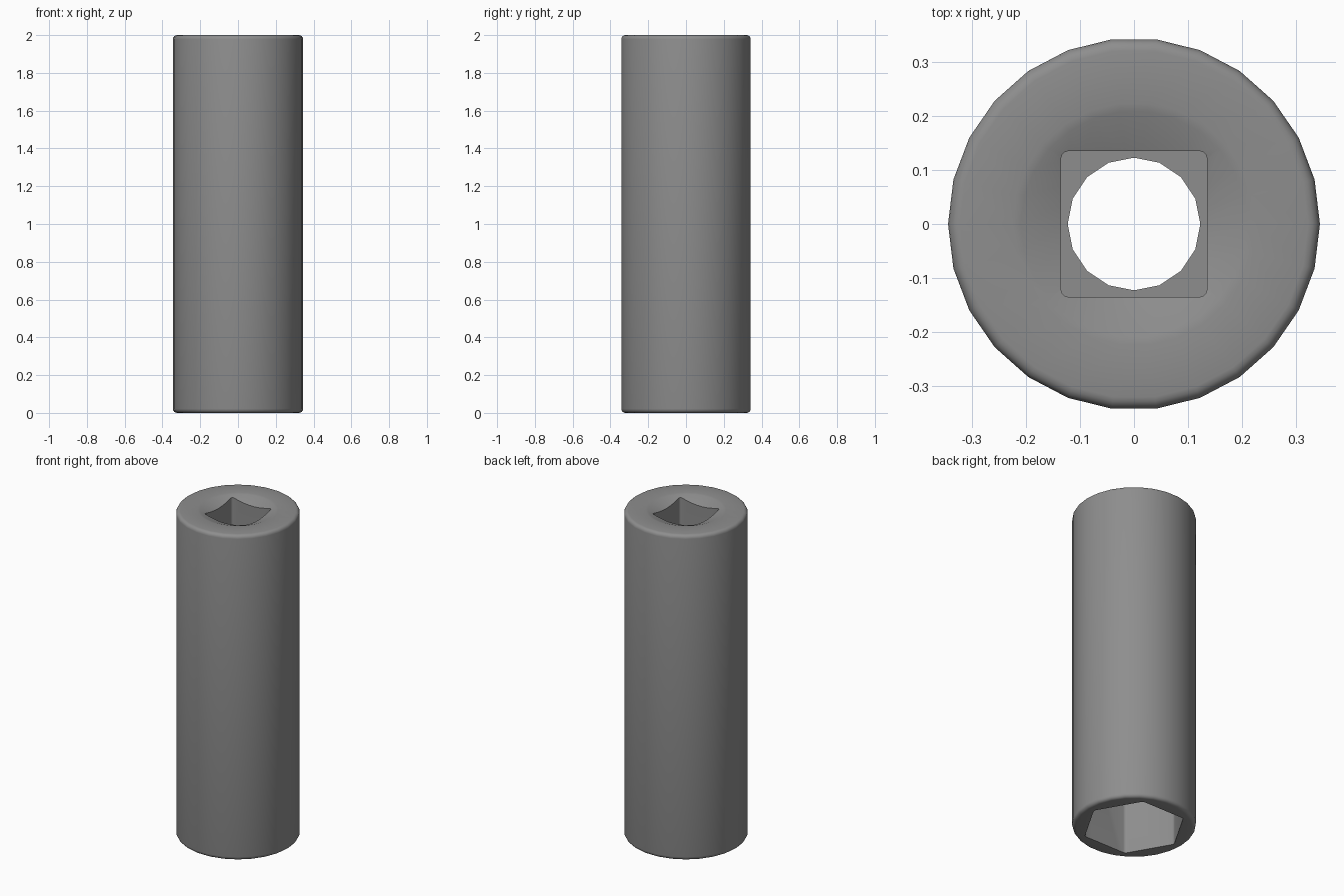
import bpy, bmesh, math
from mathutils import Matrix

cube = bpy.data.objects.get("Cube")
if cube:
    bpy.data.objects.remove(cube, do_unlink=True)

steel = bpy.data.materials.new("grey steel")
steel.use_nodes = True
COLOR = (0.27, 0.27, 0.27, 1)
steel.diffuse_color = COLOR
steel.node_tree.nodes["Principled BSDF"].inputs["Base Color"].default_value = COLOR


def add_object(name, bm):
    bmesh.ops.recalc_face_normals(bm, faces=bm.faces)
    mesh = bpy.data.meshes.new(name)
    bm.to_mesh(mesh)
    bm.free()
    mesh.materials.append(steel)
    obj = bpy.data.objects.new(name, mesh)
    bpy.context.collection.objects.link(obj)
    return obj


def lathe(name, profile, sides):
    """Closed solid turned about z from (radius, height) points."""
    bm = bmesh.new()
    rings = []
    for r, z in profile:
        rings.append([bm.verts.new((r * math.cos(a), r * math.sin(a), z))
                      for a in (math.tau * i / sides for i in range(sides))])
    for low, high in zip(rings, rings[1:]):
        for i in range(sides):
            j = (i + 1) % sides
            bm.faces.new((low[i], low[j], high[j], high[i]))
    bm.faces.new(rings[0])
    bm.faces.new(rings[-1])
    return add_object(name, bm)


def prism(name, sides, radius, turn, z0, z1, fillet):
    """Upright prism with rounded corners."""
    bm = bmesh.new()
    bmesh.ops.create_cone(bm, cap_ends=True, segments=sides, radius1=radius,
                          radius2=radius, depth=z1 - z0)
    bmesh.ops.rotate(bm, verts=bm.verts, matrix=Matrix.Rotation(turn, 3, "Z"))
    bmesh.ops.translate(bm, verts=bm.verts, vec=(0, 0, (z0 + z1) / 2))
    corners = [e for e in bm.edges if abs(e.verts[0].co.z - e.verts[1].co.z) > 0.01]
    bmesh.ops.bevel(bm, geom=corners, offset=fillet, segments=3, profile=0.5,
                    affect="EDGES")
    return add_object(name, bm)


def rounded_edge(radius, z, size, start):
    """Quarter arc of the outer rim, centred inside the edge."""
    return [(radius - size + size * math.cos(a), z + size * math.sin(a))
            for a in (start + math.pi / 8 * i for i in range(5))]


# Turned body with rounded rims and a shallow dished top
R, RIM = 0.345, 0.022
profile = [(0.05, 0)]
profile += rounded_edge(R, RIM, RIM, -math.pi / 2)
profile += rounded_edge(R, 2 - RIM, RIM, 0)
profile += [(0.225, 2), (0.21, 1.997), (0.12, 1.963), (0.05, 1.955)]
body = lathe("socket_body", profile, 26)

# Square drive, hexagonal nut recess and the round bore joining them
cutters = [
    prism("square_drive_cutter", 4, 0.135 * math.sqrt(2), math.pi / 4, 1.55, 2.1, 0.012),
    prism("hex_recess_cutter", 6, 0.292, math.pi / 6, -0.1, 0.75, 0.012),
    lathe("bore_cutter", [(0.123, 0.7), (0.123, 1.6)], 16),
]
bpy.context.view_layer.objects.active = body
body.select_set(True)
for cutter in cutters:
    mod = body.modifiers.new(cutter.name, "BOOLEAN")
    mod.operation = "DIFFERENCE"
    mod.solver = "EXACT"
    mod.object = cutter
    bpy.ops.object.modifier_apply(modifier=mod.name)
    bpy.data.objects.remove(cutter, do_unlink=True)

bpy.ops.object.select_all(action="DESELECT")
body.select_set(True)
bpy.ops.object.shade_smooth_by_angle(angle=math.radians(35))
